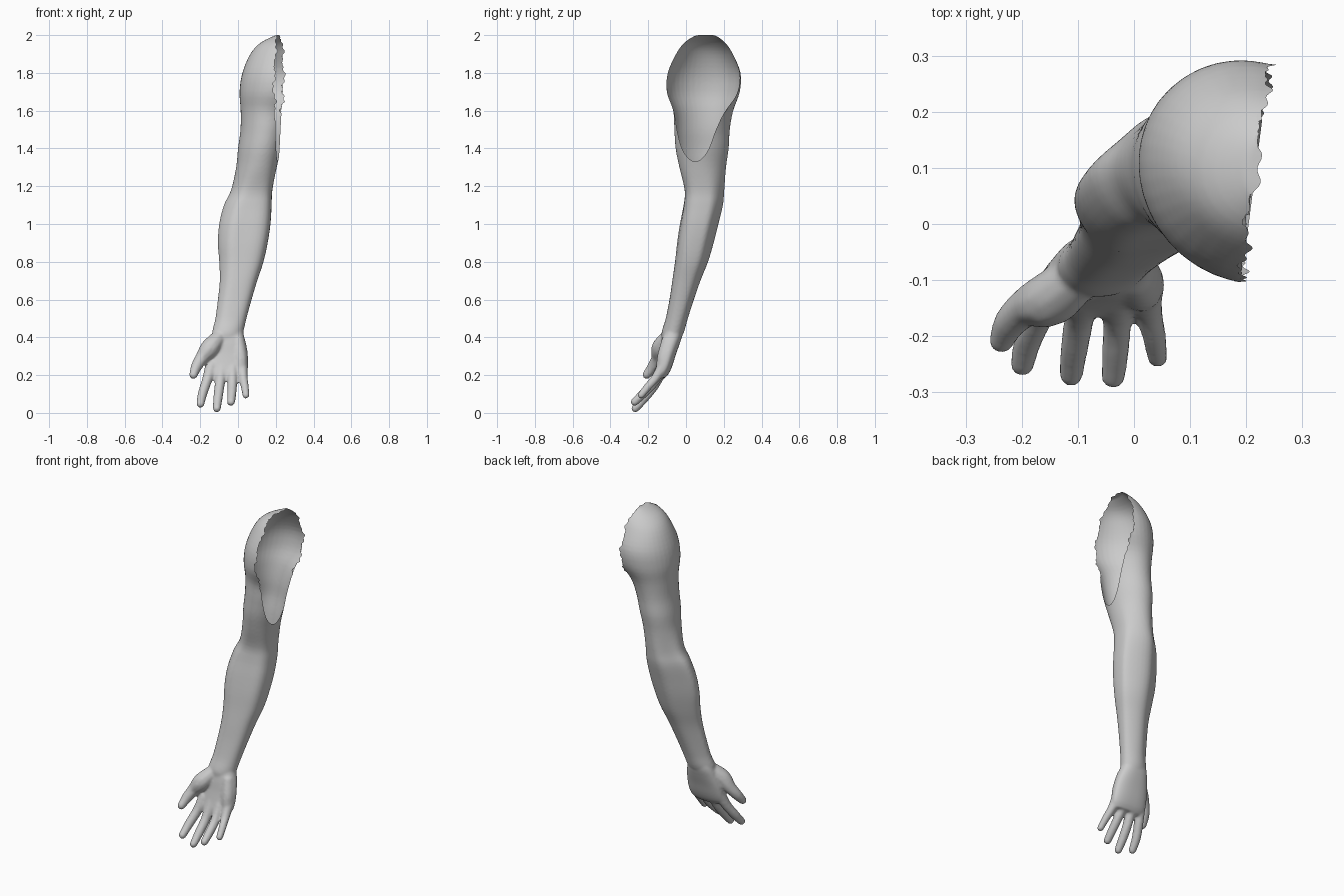
import bpy, bmesh, math
from mathutils import Vector, Matrix

# Remove the default cube
default_cube = bpy.data.objects.get("Cube")
if default_cube:
    bpy.data.objects.remove(default_cube, do_unlink=True)

# Skin material
skin = bpy.data.materials.new("grey skin")
skin.use_nodes = True
skin_colour = (0.6, 0.6, 0.6, 1)
skin.diffuse_color = skin_colour
skin.node_tree.nodes["Principled BSDF"].inputs["Base Color"].default_value = skin_colour

VOXEL = 0.007
SIDES = 40


def spline(rows, steps):
    """Smoothly interpolate rows of numbers (Catmull-Rom)."""
    rows = [Vector(row) for row in rows]
    padded = [rows[0]] + rows + [rows[-1]]
    result = []
    for a, b, c, d in zip(padded, padded[1:], padded[2:], padded[3:]):
        for i in range(steps):
            t = i / steps
            result.append(b + (c - a) * (t / 2)
                          + (a * 2 - b * 5 + c * 4 - d) * (t * t / 2)
                          + (b * 3 - a - c * 3 + d) * (t ** 3 / 2))
    return result + [rows[-1]]


def loft(bm, rows, steps, power=1.0):
    """Closed body through rounded sections:
    height, left, right, front, back, diagonal skew, diagonal bulge."""
    rings = []
    for z, left, right, front, back, skew, bulge in spline(rows, steps):
        ring = []
        for i in range(SIDES):
            t = math.tau * i / SIDES
            c, s = math.cos(t), math.sin(t + skew)
            c = math.copysign(abs(c) ** power, c)
            s = math.copysign(abs(s) ** power, s)
            push = bulge * math.sin(2 * t) ** 2
            ring.append(bm.verts.new(((left + right + (right - left) * c) / 2 + push,
                                      (front + back + (back - front) * s) / 2 - push, z)))
        rings.append(ring)
    for low, high in zip(rings, rings[1:]):
        for i in range(SIDES):
            j = (i + 1) % SIDES
            bm.faces.new((low[i], low[j], high[j], high[i]))
    bm.faces.new(rings[0][::-1])
    bm.faces.new(rings[-1])


def finger(bm, rows, steps=10):
    """Chain of overlapping balls: x, y, z, radius."""
    for x, y, z, radius in spline(rows, steps):
        bmesh.ops.create_icosphere(bm, subdivisions=2, radius=radius,
                                   matrix=Matrix.Translation((x, y, z)))


body = bmesh.new()

# Forearm, elbow, upper arm and shoulder
arm_sections = [
    (0.36, -0.12, 0.02, -0.12, -0.05, 0.1, 0),
    (0.42, -0.137, 0.027, -0.13, -0.014, 0.1, 0),
    (0.5, -0.12, 0.045, -0.107, 0.01, 0.1, 0.003),
    (0.6, -0.107, 0.072, -0.087, 0.042, 0.1, 0.005),
    (0.7, -0.097, 0.102, -0.072, 0.077, 0.1, 0.006),
    (0.8, -0.1, 0.135, -0.057, 0.117, 0.1, 0.009),
    (0.9, -0.107, 0.157, -0.045, 0.147, 0.1, 0.012),
    (1.0, -0.1, 0.172, -0.03, 0.172, 0.1, 0.013),
    (1.1, -0.075, 0.178, -0.012, 0.196, 0.05, 0.012),
    (1.18, -0.037, 0.182, -0.007, 0.203, -0.03, 0.008),
    (1.3, -0.01, 0.205, -0.035, 0.212, -0.12, 0.002),
    (1.4, 0.0, 0.23, -0.055, 0.226, -0.15, 0),
    (1.5, 0.013, 0.252, -0.062, 0.232, -0.15, 0),
    (1.6, 0.014, 0.29, -0.068, 0.25, -0.12, 0),
    (1.7, 0.008, 0.38, -0.103, 0.285, -0.09, 0),
    (1.8, 0.023, 0.4, -0.1, 0.289, -0.08, 0),
    (1.9, 0.065, 0.38, -0.057, 0.248, -0.08, 0),
    (1.96, 0.12, 0.34, -0.012, 0.208, 0, 0),
    (2.0, 0.2, 0.26, 0.045, 0.155, 0, 0),
]
loft(body, arm_sections, 4)

# Palm
palm_sections = [
    (0.185, -0.15, 0.03, -0.165, -0.11, 0, 0),
    (0.21, -0.172, 0.047, -0.165, -0.09, 0, 0),
    (0.25, -0.172, 0.054, -0.155, -0.072, 0, 0),
    (0.31, -0.165, 0.052, -0.142, -0.053, 0, 0),
    (0.37, -0.15, 0.042, -0.133, -0.032, 0, 0),
    (0.42, -0.135, 0.028, -0.122, -0.017, 0, 0),
    (0.48, -0.11, 0.02, -0.1, -0.01, 0, 0),
]
loft(body, palm_sections, 4, power=0.85)

# Fingers from index to little
finger_paths = [
    [(-0.14, -0.12, 0.25, 0.035), (-0.165, -0.157, 0.17, 0.028),
     (-0.188, -0.205, 0.1, 0.026), (-0.199, -0.25, 0.048, 0.022)],
    [(-0.085, -0.12, 0.25, 0.035), (-0.097, -0.167, 0.15, 0.028),
     (-0.106, -0.22, 0.08, 0.026), (-0.112, -0.268, 0.024, 0.022)],
    [(-0.03, -0.12, 0.25, 0.035), (-0.03, -0.172, 0.16, 0.027),
     (-0.033, -0.228, 0.1, 0.025), (-0.037, -0.272, 0.058, 0.022)],
    [(0.02, -0.115, 0.26, 0.032), (0.027, -0.157, 0.19, 0.025),
     (0.036, -0.2, 0.14, 0.022), (0.042, -0.238, 0.094, 0.019)],
]
for path in finger_paths:
    finger(body, path)

# Thumb, its root, and the heel of the palm
finger(body, [(-0.1, -0.095, 0.4, 0.042), (-0.148, -0.133, 0.345, 0.05),
              (-0.19, -0.148, 0.293, 0.036), (-0.22, -0.175, 0.245, 0.03),
              (-0.236, -0.208, 0.202, 0.023)])
finger(body, [(0.0, -0.095, 0.38, 0.036), (0.012, -0.115, 0.3, 0.038),
              (0.015, -0.125, 0.24, 0.034)])

# Fuse everything into one smooth skin
rough_mesh = bpy.data.meshes.new("arm_rough")
bmesh.ops.recalc_face_normals(body, faces=body.faces)
body.to_mesh(rough_mesh)
body.free()
arm = bpy.data.objects.new("arm", rough_mesh)
bpy.context.collection.objects.link(arm)
remesh = arm.modifiers.new("fuse", 'REMESH')
remesh.mode = 'VOXEL'
remesh.voxel_size = VOXEL
smooth = arm.modifiers.new("soften", 'SMOOTH')
smooth.factor = 0.5
smooth.iterations = 5
graph = bpy.context.evaluated_depsgraph_get()
fused = bpy.data.meshes.new_from_object(arm.evaluated_get(graph))
arm.modifiers.clear()
arm.data = fused
bpy.data.meshes.remove(rough_mesh)

# Cut the shoulder open on its inner side and tear the edge
shell = bmesh.new()
shell.from_mesh(fused)
bmesh.ops.bisect_plane(shell, geom=shell.verts[:] + shell.edges[:] + shell.faces[:],
                       plane_co=(0.216, 0.09, 1.7), plane_no=(1, -0.13, 0),
                       clear_outer=True)
for vert in shell.verts:
    if vert.is_boundary and vert.co.z > 1.56:
        angle = math.atan2(vert.co.z - 1.75, vert.co.y - 0.09)
        vert.co.x += 0.008 * math.sin(angle * 9) + 0.005 * math.sin(angle * 31 + 1)
shell.to_mesh(fused)
shell.free()

# Colour and shading
fused.materials.clear()
fused.materials.append(skin)
bpy.context.view_layer.objects.active = arm
arm.select_set(True)
bpy.ops.object.shade_smooth_by_angle(angle=math.radians(60))
